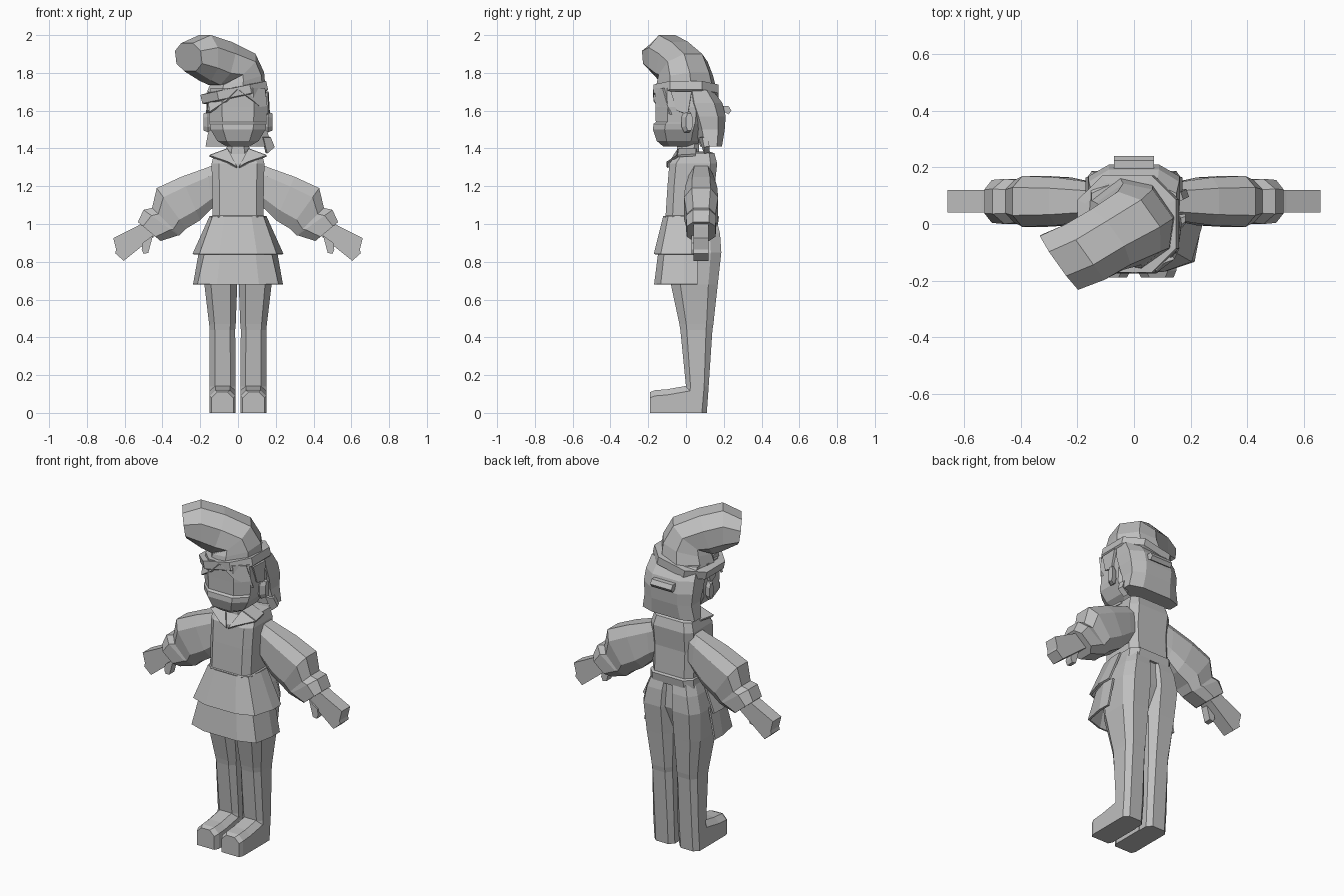
import bpy, bmesh, math
from mathutils import Vector as V

grey = bpy.data.materials.new("plain_grey")
grey.diffuse_color = (0.52, 0.52, 0.52, 1)


def finish(name, bm):
    bmesh.ops.recalc_face_normals(bm, faces=bm.faces)
    me = bpy.data.meshes.new(name)
    bm.to_mesh(me)
    bm.free()
    me.materials.append(grey)
    ob = bpy.data.objects.new(name, me)
    bpy.context.collection.objects.link(ob)
    return ob


def octo(c, u, v, k=0.5):
    """Eight-sided cross-section with half axes u and v."""
    c, u, v = V(c), V(u), V(v)
    return [c + u * a + v * b for a, b in
            ((1, k), (k, 1), (-k, 1), (-1, k), (-1, -k), (-k, -1), (k, -1), (1, -k))]


def loft(name, rings, sx=1, closed=True):
    """Skin a row of sections; open strips get no caps."""
    bm = bmesh.new()
    rows = [[bm.verts.new((p[0] * sx, p[1], p[2])) for p in r] for r in rings]
    n = len(rows[0])
    for a, b in zip(rows, rows[1:]):
        for i in range(n if closed else n - 1):
            j = (i + 1) % n
            bm.faces.new((a[i], a[j], b[j], b[i]))
    if closed:
        bm.faces.new(rows[0])
        bm.faces.new(rows[-1])
    return finish(name, bm)


def level(z, x0, x1, y0, y1, k=0.55):
    """Horizontal section from its bounds."""
    return octo(((x0 + x1) / 2, (y0 + y1) / 2, z), ((x1 - x0) / 2, 0, 0), (0, (y1 - y0) / 2, 0), k)


def plate(name, pts, thick=0.012, sx=1):
    bm = bmesh.new()
    bm.faces.new([bm.verts.new((x * sx, y, z)) for x, y, z in pts])
    ob = finish(name, bm)
    m = ob.modifiers.new("thickness", "SOLIDIFY")
    m.thickness, m.offset = thick, 0
    return ob


def across(t, b, w, k=0.55):
    """Arm section from its top and bottom points (x, z) and half depth."""
    t, b = V((t[0], 0.08, t[1])), V((b[0], 0.08, b[1]))
    return octo((t + b) / 2, (t - b) / 2, (0, w, 0), k)


for side, sx in (("left", 1), ("right", -1)):
    # Leg and trousers
    loft(side + "_leg", [level(*r, .6) for r in (
        (0, .015, .15, -.02, .11), (.14, .012, .15, 0, .12), (.44, .015, .15, -.03, .14),
        (.47, .012, .153, -.035, .145), (.68, .004, .178, -.08, .168),
        (.85, 0, .188, -.09, .187), (.95, 0, .165, -.09, .18), (1.03, 0, .135, -.09, .16))], sx)
    # Shoe
    shoe = []
    for y, x0, x1, h in ((-.19, .025, .14, .11), (-.165, .012, .15, .12), (-.1, .012, .15, .125), (.03, .012, .15, .148)):
        shoe.append([(x0, y, 0), (x1, y, 0), (x1, y, h - .03), (x1 - .03, y, h),
                     (x0 + .03, y, h), (x0, y, h - .03)])
    loft(side + "_shoe", shoe, sx)
    # Puffed sleeve with folded cuff
    loft(side + "_sleeve", [across(*r) for r in (
        ((.11, 1.32), (.11, 1.10), .06), ((.16, 1.30), (.14, 1.08), .068),
        ((.30, 1.25), (.20, 1.02), .085), ((.43, 1.19), (.275, .975), .09),
        ((.455, 1.085), (.31, .94), .076), ((.50, 1.075), (.315, .94), .08),
        ((.53, 1.01), (.41, .91), .076))], sx)
    # Hand: flat mitt with notched fingertips, and thumb
    hand = [(.48, 1.02), (.54, .985), (.66, .925), (.645, .865), (.65, .845), (.605, .805), (.455, .925), (.42, .95)]
    loft(side + "_hand", [[(x, y, z) for x, z in hand] for y in (.04, .12)], sx)
    thumb = [(.45, .94), (.505, .90), (.51, .865), (.50, .842), (.475, .847)]
    loft(side + "_thumb", [[(x, y, z) for x, z in thumb] for y in (.03, .075)], sx)
    # Ear
    loft(side + "_ear", [octo((x, y, 1.54), (0, a, 0), (0, 0, b)) for x, y, a, b in
                         ((.13, 0, .018, .035), (.16, .005, .028, .055), (.182, .018, .018, .045))], sx)
    # Collar flaps
    plate(side + "_collar_front", [(.005, -.10, 1.30), (.05, -.10, 1.325), (.15, -.045, 1.36), (.055, -.04, 1.395)], .012, sx)
    plate(side + "_collar_back", [(.055, -.04, 1.395), (.15, -.045, 1.36), (.135, .05, 1.365), (.055, .055, 1.395)], .012, sx)
    # Lock of hair in front of the ear
    plate(side + "_side_lock", [(.15, -.08, 1.70), (.155, .03, 1.70), (.162, .01, 1.58), (.155, -.05, 1.60)], .015, sx)

# Seat of the trousers, joining the legs
loft("trouser_seat", [level(*r) for r in (
    (.72, -.03, .03, -.05, .12), (.85, -.10, .10, -.08, .165), (1.03, -.11, .11, -.085, .152))])

# Torso with waistband
loft("torso", [level(*r, .72) for r in (
    (.99, -.145, .145, -.095, .168), (1.04, -.142, .142, -.112, .175),
    (1.045, -.135, .135, -.108, .158), (1.20, -.137, .137, -.098, .152),
    (1.32, -.14, .14, -.088, .165), (1.375, -.125, .125, -.045, .15), (1.385, -.07, .07, -.04, .12))])
loft("neck", [level(1.36, -.062, .062, -.05, .07), level(1.44, -.058, .058, -.045, .07)])


# Two skirt tiers, open at the back
def tier(name, z0, top, z1, bottom):
    rows = []
    for z, half in ((z0, top), (z1, bottom)):
        rows.append([(-x, y, z) for x, y in reversed(half)] + [(x, y, z) for x, y in half])
    m = loft(name, rows, closed=False).modifiers.new("thickness", "SOLIDIFY")
    m.thickness, m.offset = 0.012, 0


tier("upper_skirt", 1.04, [(.07, -.115), (.13, -.09), (.145, 0), (.145, .06)],
     .84, [(.10, -.165), (.20, -.13), (.235, -.01), (.232, .07)])
tier("lower_skirt", .86, [(.09, -.14), (.17, -.11), (.20, -.01), (.195, .06)],
     .68, [(.11, -.163), (.21, -.13), (.232, -.01), (.23, .06)])

# Head, with a slight ledge at the mouth
loft("head", [level(*r) for r in (
    (1.41, -.06, .06, -.12, .04), (1.44, -.11, .11, -.155, .08), (1.50, -.145, .145, -.175, .10),
    (1.53, -.15, .15, -.172, .11), (1.54, -.15, .15, -.16, .11), (1.62, -.155, .155, -.162, .12),
    (1.72, -.145, .145, -.165, .12))])

# Bobbed back hair, clip, fringe and loose tuft
loft("back_hair", [level(*r) for r in (
    (1.41, -.172, .172, .075, .19), (1.50, -.155, .155, .05, .205), (1.57, -.162, .162, .025, .21),
    (1.64, -.16, .16, .0, .193), (1.71, -.15, .15, 0, .14))])
loft("hair_clip", [[(x, y, z) for y, z in ((.19, 1.625), (.225, 1.625), (.24, 1.60), (.225, 1.58), (.19, 1.60))]
                   for x in (-.07, .07)])
plate("fringe_right", [(-.155, -.10, 1.67), (0, -.17, 1.71), (-.06, -.168, 1.65), (-.15, -.125, 1.59)], .012)
plate("fringe_left", [(0, -.17, 1.71), (.14, -.12, 1.72), (.158, -.08, 1.58), (.08, -.165, 1.65)], .012)
plate("hair_tuft", [(.13, .08, 1.46), (.17, .10, 1.46), (.19, .11, 1.41), (.15, .11, 1.375)], .03)


# Floppy hat: sections bend from upright over to the front right
def bend(c, angle, a, b):
    s, d = V((.58, -.815, 0)), V((-.815, -.58, 0))
    t = math.radians(angle)
    n = V((0, 0, 1)) * math.cos(t) + d * math.sin(t)
    return octo(c, s * a, n.cross(s) * b, 0.45)


loft("hat", [bend(*r) for r in (
    ((-.015, 0, 1.69), 8, .155, .15), ((-.005, -.005, 1.77), 14, .14, .135), ((-.015, -.015, 1.825), 40, .13, .118),
    ((-.095, -.055, 1.85), 72, .12, .12), ((-.175, -.10, 1.88), 90, .12, .12),
    ((-.262, -.135, 1.883), 98, .117, .075))])

# Tilted hat band
tilt = V((1, 0, .21)).normalized()
band = [octo(c, tilt * rx, (0, ry, 0), .5) for c, rx, ry in
        (((-.012, 0, 1.668), .165, .16), ((-.015, 0, 1.675), .178, .172),
         ((-.025, 0, 1.72), .178, .172), ((-.026, 0, 1.722), .15, .145))]
loft("hat_band", band)
